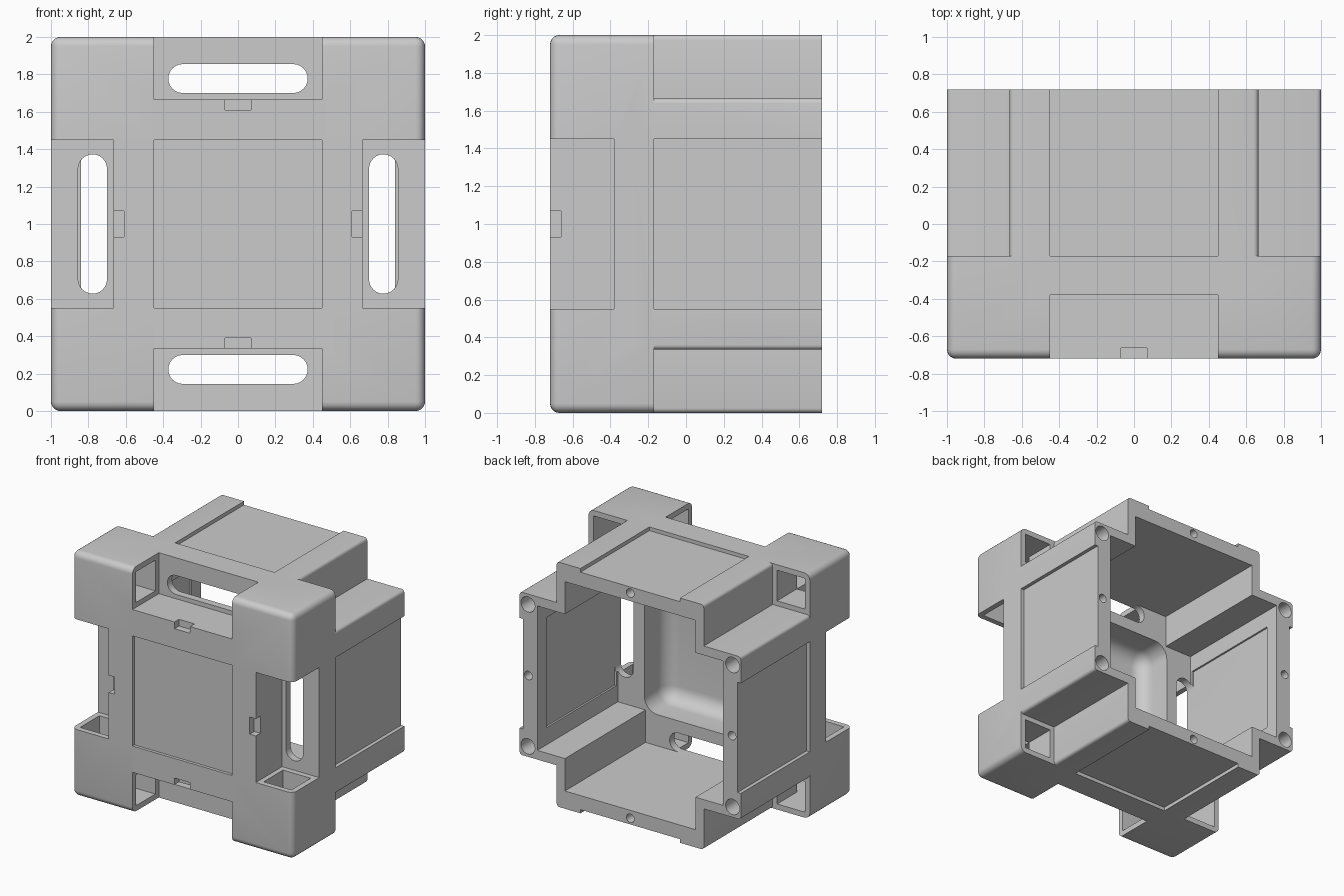
import bpy, bmesh, math
from mathutils import Matrix, Vector

if "Cube" in bpy.data.objects:
    bpy.data.objects.remove(bpy.data.objects["Cube"], do_unlink=True)

grey = bpy.data.materials.new("plain_grey")
grey.use_nodes = True
grey.diffuse_color = (0.6, 0.6, 0.6, 1)
grey.node_tree.nodes["Principled BSDF"].inputs["Base Color"].default_value = (0.6, 0.6, 0.6, 1)

FRONT, BACK = -0.72, 0.72      # depth limits
BLOCK = -0.17                  # rear face of the corner blocks
SHELF = -0.38                  # rear wall of the front edge notches
ARM, HALF = 0.665, 0.45        # notch depth line, half notch length
parts = []


def finish(bm, name, turn=0):
    """Turn the part about the depth axis and make it an object."""
    bmesh.ops.transform(bm, matrix=Matrix.Rotation(turn * math.pi / 2, 4, 'Y'), verts=bm.verts)
    bmesh.ops.recalc_face_normals(bm, faces=bm.faces)
    mesh = bpy.data.meshes.new(name)
    bm.to_mesh(mesh)
    bm.free()
    ob = bpy.data.objects.new(name, mesh)
    bpy.context.scene.collection.objects.link(ob)
    return ob


def box(name, x, y, z, turn=0, radius=0, keep=None, segments=5):
    """Box from axis ranges, rounding the edges chosen by keep."""
    bm = bmesh.new()
    bmesh.ops.create_cube(bm, size=1)
    for v in bm.verts:
        v.co = Vector([r[0] if c < 0 else r[1] for c, r in zip(v.co, (x, y, z))])
    if radius:
        edges = [e for e in bm.edges if keep(e)]
        bmesh.ops.bevel(bm, geom=edges, offset=radius, segments=segments,
                        profile=0.5, affect='EDGES', clamp_overlap=True)
    return finish(bm, name, turn)


def hole(name, x, z, radius, depth, turn=0):
    """Round bore entering from the rear rim."""
    bm = bmesh.new()
    place = Matrix.Translation((x, BACK, z)) @ Matrix.Rotation(math.pi / 2, 4, 'X')
    bmesh.ops.create_cone(bm, cap_ends=True, segments=24, radius1=radius, radius2=radius,
                          depth=2 * depth, matrix=place)
    return finish(bm, name, turn)


def slot(name, turn):
    """Round-ended slot through the notch wall."""
    bm = bmesh.new()
    r, mid, reach = 0.0775, 0.7775, 0.295
    ring = []
    for i in range(26):
        side = 1 if i < 13 else -1
        a = math.pi * (i % 13) / 12 - side * math.pi / 2
        a = a if side > 0 else math.pi * (i % 13) / 12 + math.pi / 2
        ring.append(bm.verts.new((side * reach + r * math.cos(a), -0.46, mid + r * math.sin(a))))
    face = bm.faces.new(ring)
    new = bmesh.ops.extrude_face_region(bm, geom=[face])["geom"]
    bmesh.ops.translate(bm, vec=(0, 0.3, 0), verts=[v for v in new if isinstance(v, bmesh.types.BMVert)])
    return finish(bm, name, turn)


def along_depth(e):
    a, b = e.verts
    return abs(a.co.y - b.co.y) > 0.1


def not_rear(e):
    return min(v.co.y for v in e.verts) < max(v.co.y for v in e.link_faces[0].verts) - 0.1 \
        or along_depth(e)


def front_or_depth(limit):
    return lambda e: any(v.co.y < limit for v in e.verts)


def combine(ob, operation):
    """Add a boolean step and remember its helper."""
    def step(other):
        mod = body.modifiers.new(other.name, 'BOOLEAN')
        mod.operation, mod.solver, mod.object = operation, 'EXACT', other
        other.hide_render = True
        parts.append(other)
    step(ob)


def cut(ob):
    combine(ob, 'DIFFERENCE')


# Rounded front block and the cross-shaped rear body
body = box("frame_housing", (-1, 1), (FRONT, BLOCK), (-1, 1), radius=0.05,
           keep=front_or_depth(-0.5))
for t in range(2):
    combine(box("rear_body", (-1, 1), (-0.3, BACK), (-ARM, ARM), t, 0.025, along_depth, 4), 'UNION')

# Hollow interior: cross-shaped rear cavity and a coved front pocket
cut(box("cavity_wide", (-0.84, 0.84), (-0.32, 1), (-0.59, 0.59)))
cut(box("cavity_tall", (-0.59, 0.59), (-0.32, 1), (-0.855, 0.855)))
cut(box("front_pocket", (-0.6, 0.6), (-0.61, -0.2), (-0.6, 0.6), radius=0.12,
        keep=front_or_depth(-0.5), segments=8))

# Shallow front panel
cut(box("front_panel", (-HALF, HALF), (-1, FRONT + 0.025), (-HALF, HALF)))

# Details repeated on the four sides
for t in range(4):
    cut(box("edge_notch", (-HALF, HALF), (-1, SHELF), (ARM, 1.2), t))
    cut(box("latch_recess", (-0.07, 0.07), (-1, -0.662), (0.61, 0.8), t))
    cut(slot("hand_slot", t))
    cut(box("side_panel", (-HALF, HALF), (BLOCK, 1), (0.97, 1.2), t))
    cut(hole("small_bore", 0, 0.92, 0.035, 0.15, t))
    # square tubes meeting inside each corner block
    near, far = 0.705, 0.955
    ny, fy = FRONT + 0.045, SHELF - 0.045
    cut(box("corner_tube_x", (0.4, far), (ny, fy), (near, far), t))
    cut(box("corner_tube_z", (near, far), (ny, fy), (0.4, far), t))
    cut(box("corner_tube_y", (near, far), (ny, BLOCK + 0.05), (near, far), t))

# Screw bores and shallow inner panels on the two side walls
for s in (0, 2):
    cut(box("inner_panel", (-HALF, HALF), (-0.3, 0.6), (0.8, 0.855), s + 1))
    for x in (-0.58, 0.58):
        cut(hole("screw_bore", x, 0.925, 0.063, 0.3, s + 1))

# Bake the boolean steps and drop the helpers
bpy.context.view_layer.update()
graph = bpy.context.evaluated_depsgraph_get()
mesh = bpy.data.meshes.new_from_object(body.evaluated_get(graph))
body.modifiers.clear()
body.data = mesh
for helper in parts:
    bpy.data.objects.remove(helper, do_unlink=True)

# Finish: stand on the ground, colour and shade
mesh.transform(Matrix.Translation((0, 0, 1)))
mesh.materials.clear()
mesh.materials.append(grey)
bpy.ops.object.select_all(action='DESELECT')
body.select_set(True)
bpy.context.view_layer.objects.active = body
bpy.ops.object.shade_smooth_by_angle(angle=math.radians(30))
